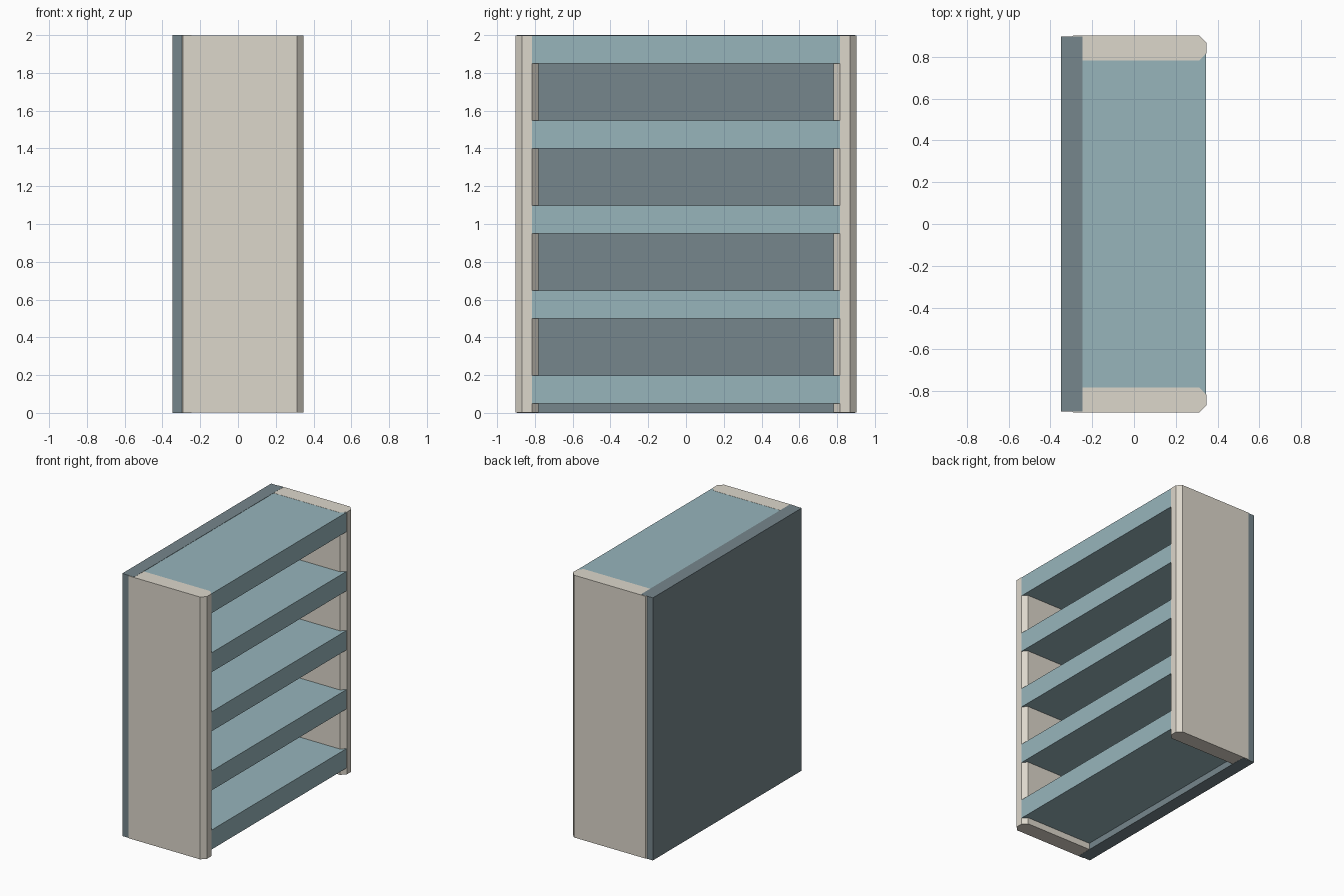
import bpy
import bmesh

default = bpy.data.objects.get("Cube")
if default:
    bpy.data.objects.remove(default, do_unlink=True)


def make_material(name, rgb):
    mat = bpy.data.materials.new(name)
    mat.use_nodes = True
    color = (*rgb, 1.0)
    mat.diffuse_color = color
    mat.node_tree.nodes["Principled BSDF"].inputs["Base Color"].default_value = color
    return mat


cream = make_material("warm_cream", (0.72, 0.68, 0.60))
blue = make_material("dusty_blue", (0.31, 0.46, 0.50))
slate = make_material("slate_grey", (0.18, 0.24, 0.265))


def make_board(name, x, y, z, mat, chamfer=0.0):
    """Box between the given limits, with optional chamfered upright edges."""
    bm = bmesh.new()
    bmesh.ops.create_cube(bm, size=1.0)
    for v in bm.verts:
        for axis, (low, high) in enumerate((x, y, z)):
            v.co[axis] = low if v.co[axis] < 0 else high
    if chamfer:
        upright = [e for e in bm.edges
                   if abs(e.verts[0].co.z - e.verts[1].co.z) > 0.5]
        bmesh.ops.bevel(bm, geom=upright, offset=chamfer, segments=1,
                        affect='EDGES')
    mesh = bpy.data.meshes.new(name)
    bm.to_mesh(mesh)
    bm.free()
    mesh.materials.append(mat)
    obj = bpy.data.objects.new(name, mesh)
    bpy.context.collection.objects.link(obj)
    return obj


# Back panel
make_board("back_panel", (-0.348, -0.247), (-0.896, 0.896), (0, 2), slate)

# Side panels, a hair inside the back panel's ends
for name, y in (("front_side_panel", (-0.902, -0.782)),
                ("rear_side_panel", (0.782, 0.902))):
    make_board(name, (-0.325, 0.346), y, (0.001, 1.999), cream, chamfer=0.034)

# Five evenly spaced shelves, the highest closing the top
for i in range(5):
    bottom = 0.05 + 0.45 * i
    make_board(f"shelf_{i + 1}", (-0.30, 0.345), (-0.817, 0.817),
               (bottom, bottom + 0.148), blue)
